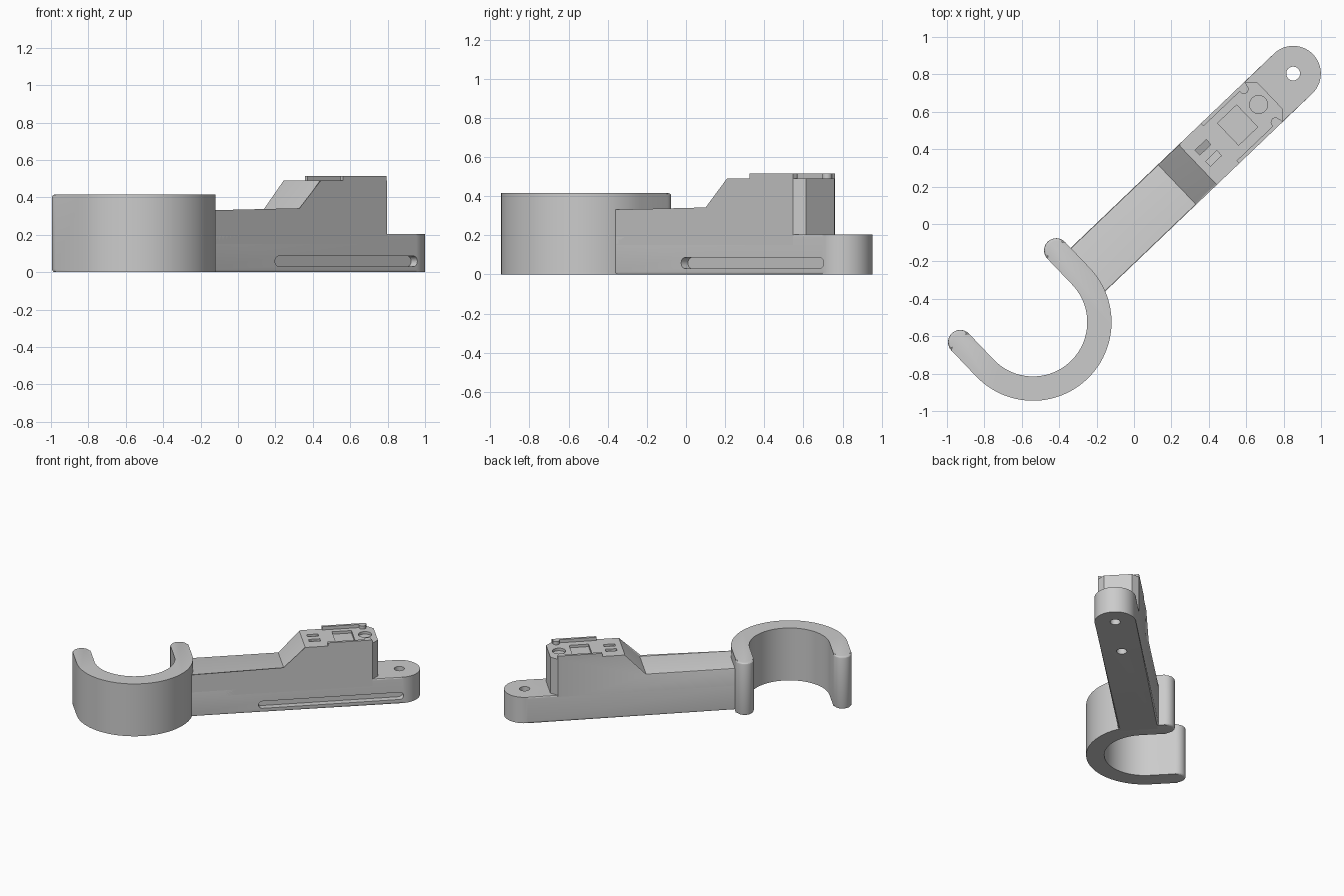
import bpy, bmesh
from math import sin, cos, pi, radians
from mathutils import Matrix

cube = bpy.data.objects.get("Cube")
if cube:
    bpy.data.objects.remove(cube)

grey = bpy.data.materials.new("light grey plastic")
grey.use_nodes = True
colour = (0.6, 0.6, 0.6, 1)
grey.diffuse_color = colour
grey.node_tree.nodes["Principled BSDF"].inputs["Base Color"].default_value = colour

# The arm runs along local x, from the hook centre to the mounting hole
PLACE = Matrix.Translation((-0.54, -0.525, 0)) @ Matrix.Rotation(radians(43.7), 4, "Z")
R, T = 0.355, 0.065            # hook centreline radius, half thickness
HALF = 0.148                   # half width of the arm
HOLE = 1.924                   # mounting hole position
DECK, ARM_TOP, BASE_TOP = 0.49, 0.33, 0.205


def arc(cx, cy, r, a0, a1, n):
    angles = [radians(a0 + (a1 - a0) * i / n) for i in range(n + 1)]
    return [(cx + r * cos(a), cy + r * sin(a)) for a in angles]


def circle(cx, cy, r, n=32):
    return arc(cx, cy, r, 0, 360, n)[:-1]


def rect(cx, cy, w, h):
    return [(cx + i * w / 2, cy + j * h / 2) for i, j in ((-1, -1), (1, -1), (1, 1), (-1, 1))]


def prism(name, pts, lo, hi, side=False, bevels=()):
    """Extrude an outline up z, or across y when side is set.
    Each bevel is (edge test, width, segments)."""
    bm = bmesh.new()
    rings = []
    for d in (lo, hi):
        rings.append([bm.verts.new((p, d, q) if side else (p, q, d)) for p, q in pts])
    bm.faces.new(rings[0])
    bm.faces.new(rings[1])
    for i in range(len(pts)):
        j = (i + 1) % len(pts)
        bm.faces.new((rings[0][i], rings[0][j], rings[1][j], rings[1][i]))
    for test, width, segments in bevels:
        edges = [e for e in bm.edges if test(e.verts[0].co, e.verts[1].co)]
        bmesh.ops.bevel(bm, geom=edges, offset=width, segments=segments, profile=0.5,
                        affect="EDGES", clamp_overlap=True)
    bmesh.ops.recalc_face_normals(bm, faces=bm.faces)
    mesh = bpy.data.meshes.new(name)
    bm.to_mesh(mesh)
    bm.free()
    mesh.materials.append(grey)
    obj = bpy.data.objects.new(name, mesh)
    bpy.context.collection.objects.link(obj)
    obj.matrix_world = PLACE
    return obj


def select(obj):
    bpy.ops.object.select_all(action="DESELECT")
    obj.select_set(True)
    bpy.context.view_layer.objects.active = obj


def finish(obj, cutters=()):
    """Cut the recesses, then smooth the curved walls."""
    select(obj)
    for cutter in cutters:
        cutter.hide_render = True
        mod = obj.modifiers.new("cut", "BOOLEAN")
        mod.operation, mod.solver, mod.object = "DIFFERENCE", "EXACT", cutter
        bpy.ops.object.modifier_apply(modifier=mod.name)
        bpy.data.objects.remove(cutter)
    bpy.ops.object.shade_smooth_by_angle(angle=radians(25))


def rim(a, b):
    return abs(a.z - b.z) < 1e-5


# Open hook with rounded tips
leg = 0.192
hook_outline = (arc(R, leg, T, 0, 180, 16) + arc(0, 0, R - T, 0, -180, 48)
                + arc(-R, leg, T, 0, 180, 16) + arc(0, 0, R + T, 180, 360, 48))
finish(prism("hook", hook_outline, 0, 0.415, bevels=[(rim, 0.015, 3)]))

# Base bar with rounded tail, mounting hole, underside hole and side slot
base_outline = [(R, HALF), (R, -HALF)] + arc(HOLE, 0, HALF, -90, 90, 32)
slot = arc(0.907, 0.058, 0.028, 270, 90, 12) + arc(1.904, 0.058, 0.028, 90, -90, 12)
finish(prism("base_bar", base_outline, 0, BASE_TOP, bevels=[(rim, 0.013, 3)]),
       [prism("mounting_hole", circle(HOLE, 0, 0.037), -0.1, 0.4),
        prism("underside_hole", circle(1.5, 0, 0.037), -0.1, 0.1),
        prism("side_slot", slot, -0.3, -0.1, side=True)])


# Arm body: low section, ramp and raised block with clipped corners
def block_corner(a, b):
    return min(a.x, b.x) > 1.75 and abs(a.z - b.z) > 0.1


def arm_edge(a, b):
    return (abs(a.y - b.y) < 1e-5 and min(a.z, b.z) > ARM_TOP - 0.01
            and min(a.x, b.x) < 1.1)


profile = [(R, 0.15), (1.753, 0.15), (1.753, DECK), (1.218, DECK),
           (1.065, ARM_TOP), (R, ARM_TOP)]
body = prism("arm_body", profile, -HALF, HALF, side=True,
             bevels=[(block_corner, 0.047, 1), (arm_edge, 0.012, 2)])

# Recesses in the deck: button, square pocket and two sloped contact slots
a, b, up = 1.262, 1.344, DECK + 0.05
finish(body, [
    prism("button_recess", circle(1.676, 0.008, 0.048), DECK - 0.02, up),
    prism("square_recess", rect(1.519, 0.006, 0.141, 0.163), DECK - 0.02, up),
    prism("left_contact", [(a, DECK - 0.06), (b, DECK - 0.01), (b, up), (a, up)],
          0.03, 0.066, side=True),
    prism("right_contact", [(a, DECK - 0.01), (b, DECK - 0.03), (b, up), (a, up)],
          -0.052, -0.016, side=True)])

# Raised rails along the deck edges, each with a round clip post
for side, label in ((1, "left"), (-1, "right")):
    finish(prism(label + "_rail", rect(1.544, side * (HALF - 0.01), 0.322, 0.02),
                 DECK - 0.01, 0.515))
    finish(prism(label + "_clip_post", circle(1.676, side * 0.122, 0.025, 24),
                 DECK - 0.01, 0.515))
